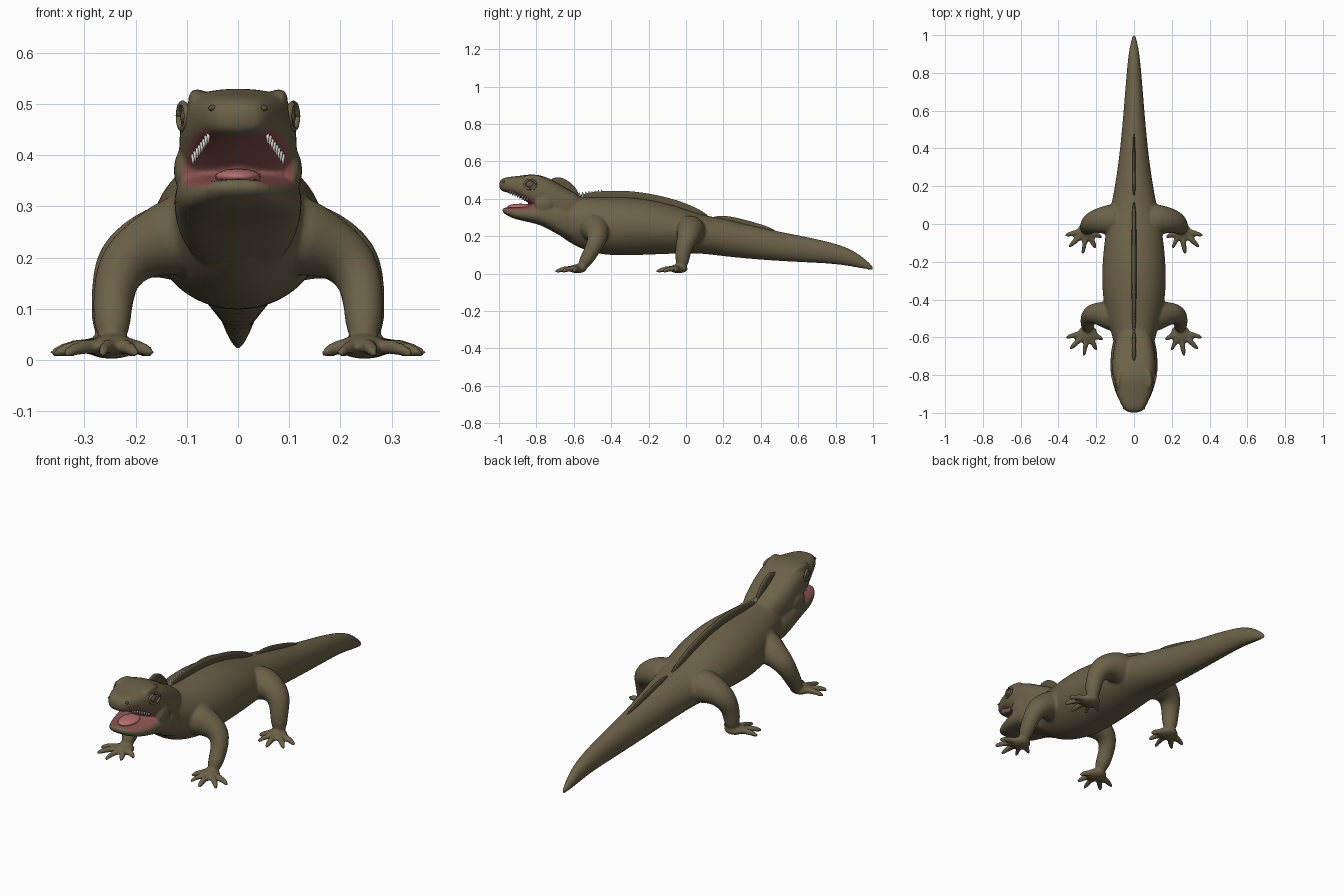
import bpy, bmesh, math
from mathutils import Vector, Matrix

cube = bpy.data.objects.get("Cube")
if cube:
    bpy.data.objects.remove(cube)


def material(name, r, g, b):
    m = bpy.data.materials.new(name)
    m.use_nodes = True
    m.diffuse_color = (r, g, b, 1)
    bsdf = m.node_tree.nodes["Principled BSDF"]
    bsdf.inputs["Base Color"].default_value = (r, g, b, 1)
    bsdf.inputs["Roughness"].default_value = 0.8
    return m


OLIVE = material("olive skin", 0.15, 0.122, 0.066)
DARK = material("dark olive", 0.10, 0.082, 0.045)
MOUTH = material("mouth red", 0.25, 0.085, 0.08)
TONGUE = material("tongue pink", 0.45, 0.16, 0.155)
IVORY = material("ivory", 0.70, 0.68, 0.62)
EYE = material("eye brown", 0.13, 0.085, 0.055)


def loft(bm, rings, sides=16, power=2.0):
    """Closed skin through rings given as (centre, u axis, v axis)."""
    loops = []
    for c, u, v in rings:
        loop = []
        for i in range(sides):
            a = math.tau * i / sides
            p, q = (math.copysign(abs(t) ** (2 / power), t) for t in (math.cos(a), math.sin(a)))
            loop.append(bm.verts.new(c + u * p + v * q))
        loops.append(loop)
    for a, b in zip(loops, loops[1:]):
        for i in range(sides):
            j = (i + 1) % sides
            bm.faces.new((a[i], a[j], b[j], b[i]))
    bm.faces.new(loops[0][::-1])
    bm.faces.new(loops[-1])


def profile(rows):
    """Rings along y from rows of (y, bottom, top, half width)."""
    return [(Vector((0, y, (b + t) / 2)), Vector((w, 0, 0)), Vector((0, 0, (t - b) / 2)))
            for y, b, t, w in rows]


def limb(bm, points, sides=10):
    """Round tube through (x, y, z, radius) points."""
    pos = [Vector(p[:3]) for p in points]
    rings = []
    for i, p in enumerate(pos):
        d = (pos[min(i + 1, len(pos) - 1)] - pos[max(i - 1, 0)]).normalized()
        u = d.cross(Vector((0.3, 1, 0.2))).normalized()
        rings.append((p, u * points[i][3], d.cross(u) * points[i][3]))
    loft(bm, rings, sides)


def ball(bm, centre, size, tilt=0.0):
    m = Matrix.Translation(centre) @ Matrix.Rotation(tilt, 4, 'Z') @ Matrix.Diagonal((*size, 1))
    bmesh.ops.create_uvsphere(bm, u_segments=20, v_segments=12, radius=1, matrix=m)


def finish(bm, name, mat, subsurf=0):
    bmesh.ops.recalc_face_normals(bm, faces=bm.faces)
    me = bpy.data.meshes.new(name)
    bm.to_mesh(me)
    bm.free()
    me.materials.append(mat)
    me.shade_smooth()
    ob = bpy.data.objects.new(name, me)
    bpy.context.collection.objects.link(ob)
    if subsurf:
        ob.modifiers.new("Subdivision", 'SUBSURF').levels = subsurf
        ob.modifiers["Subdivision"].render_levels = subsurf
    return ob


skin = bmesh.new()
# Trunk and tail
loft(skin, profile([
    (1.005, .018, .034, .006), (.97, .022, .07, .016), (.90, .034, .125, .030),
    (.80, .052, .165, .040), (.60, .06, .208, .056), (.40, .072, .245, .074),
    (.20, .09, .298, .102), (.08, .108, .315, .128), (-.05, .105, .365, .155),
    (-.20, .098, .402, .172), (-.35, .092, .415, .174), (-.47, .10, .41, .155),
    (-.58, .135, .415, .122), (-.66, .19, .42, .10), (-.70, .22, .42, .06)]))
# Skull
loft(skin, profile([
    (-.54, .25, .41, .08), (-.63, .26, .45, .105), (-.70, .29, .495, .115),
    (-.77, .32, .53, .118), (-.84, .375, .533, .112), (-.88, .405, .525, .100),
    (-.93, .427, .52, .082), (-.97, .436, .515, .062), (-1.0, .448, .50, .038)]), power=2.9)
# Lower jaw and throat
loft(skin, profile([
    (-.54, .15, .34, .08), (-.63, .18, .37, .118), (-.70, .215, .38, .127),
    (-.77, .258, .378, .127), (-.84, .275, .362, .116), (-.90, .287, .355, .098),
    (-.95, .305, .353, .072), (-.985, .33, .354, .042)]), power=2.7)

FRONT = [(.07, -.50, .255, .10), (.16, -.475, .23, .072), (.235, -.47, .187, .054),
         (.247, -.51, .11, .042), (.245, -.56, .03, .036)]
HIND = [(.06, .02, .23, .10), (.16, .025, .235, .08), (.235, .01, .195, .06),
        (.247, -.02, .12, .044), (.25, -.02, .03, .038)]
TOES = [(.112, -.03), (.092, -.09), (.02, -.125), (-.045, -.095), (-.078, -.04)]

for s in (1, -1):
    ball(skin, (s * .08, -.82, .512), (.017, .055, .018), s * .12)   # brow
    ball(skin, (s * .108, -.76, .37), (.018, .05, .04))              # cheek
    for leg in (FRONT, HIND):
        limb(skin, [(s * x, y, z, r) for x, y, z, r in leg])
        x, y = leg[-1][0], leg[-1][1]
        ball(skin, (s * x, y - .02, .026), (.052, .05, .024))
        for dx, dy in TOES:
            limb(skin, [(s * (x + dx * t), y - .01 + dy * t, z, r) for t, z, r in
                        ((.15, .028, .018), (.6, .026, .017), (.88, .018, .014), (1.06, .010, .007))], 8)

lizard = finish(skin, "lizard_skin", OLIVE, 2)
remesh = lizard.modifiers.new("Fuse", 'REMESH')
remesh.mode = 'VOXEL'
remesh.voxel_size = 0.0075
smooth = lizard.modifiers.new("Soften", 'SMOOTH')
smooth.factor, smooth.iterations = 0.5, 5

# Bake the fused skin, then colour the mouth lining by position and direction
deps = bpy.context.evaluated_depsgraph_get()
baked = bpy.data.meshes.new_from_object(lizard.evaluated_get(deps))
lizard.modifiers.clear()
lizard.data = baked
baked.materials.clear()
baked.materials.append(OLIVE)
baked.materials.append(MOUTH)
for f in baked.polygons:
    f.use_smooth = True
    c, n = f.center, f.normal
    inner = abs(c.x) < .105 - max(0, -c.y - .86) * .45 and -.965 < c.y < -.79
    roof = c.z > .37 and n.z < -.45
    floor = .335 < c.z < .39 and n.z > .6
    back = .345 < c.z < .42 and n.y < -.5 and c.y > -.87
    if inner and c.z < .47 and (roof or floor or back):
        f.material_index = 1

# Tongue
bm = bmesh.new()
ball(bm, (0, -.885, .358), (.045, .07, .016))
finish(bm, "tongue", TONGUE)

# Teeth along the upper lip
bm = bmesh.new()
for s in (1, -1):
    for i in range(8):
        t = i / 7
        m = Matrix.Translation((s * (.088 - .03 * t), -.85 - .09 * t, .392 + .042 * t))
        bmesh.ops.create_cone(bm, cap_ends=True, segments=6, radius1=.002, radius2=.005,
                              depth=.02, matrix=m)
finish(bm, "teeth", IVORY)

# Eyes with lids
for s, side in ((1, "left"), (-1, "right")):
    bm = bmesh.new()
    ball(bm, (s * .095, -.832, .476), (.018, .024, .021), s * .2)
    finish(bm, side + "_eye", EYE)
    bm = bmesh.new()
    ring = [Vector((s * (.108 + .01 * math.cos(a) * .8), -.832 + .031 * math.cos(a),
                    .476 + .025 * math.sin(a))) for a in (math.tau * k / 16 for k in range(17))]
    limb(bm, [(*p, .006) for p in ring], 8)
    finish(bm, side + "_eyelid", OLIVE)
    # Nostril
    bm = bmesh.new()
    ball(bm, (s * .05, -.975, .492), (.008, .008, .006))
    finish(bm, side + "_nostril", DARK)

# Crests along neck, back and tail
CRESTS = {
    "neck_crest": [(-.735, .47, .50, .006), (-.69, .46, .522, .012), (-.64, .42, .508, .012),
                   (-.59, .38, .465, .010), (-.57, .38, .42, .005)],
    "back_crest": [(-.585, .38, .41, .005), (-.53, .38, .438, .011), (-.35, .38, .449, .013),
                   (-.20, .36, .432, .013), (-.05, .32, .397, .013), (.06, .28, .352, .011),
                   (.13, .26, .308, .005)],
    "tail_crest": [(.13, .26, .303, .005), (.20, .25, .316, .010), (.32, .22, .29, .009),
                   (.50, .18, .235, .005)],
}
for name, rows in CRESTS.items():
    bm = bmesh.new()
    loft(bm, profile(rows), 12, 2.6)
    finish(bm, name, DARK, 2)

# Pale spines at the front of the back crest
bm = bmesh.new()
for i in range(8):
    m = Matrix.Translation((0, -.57 + .017 * i, .418 + .002 * i))
    bmesh.ops.create_cone(bm, cap_ends=True, segments=6, radius1=.011, radius2=.002,
                          depth=.034, matrix=m)
finish(bm, "pale_spines", IVORY)
